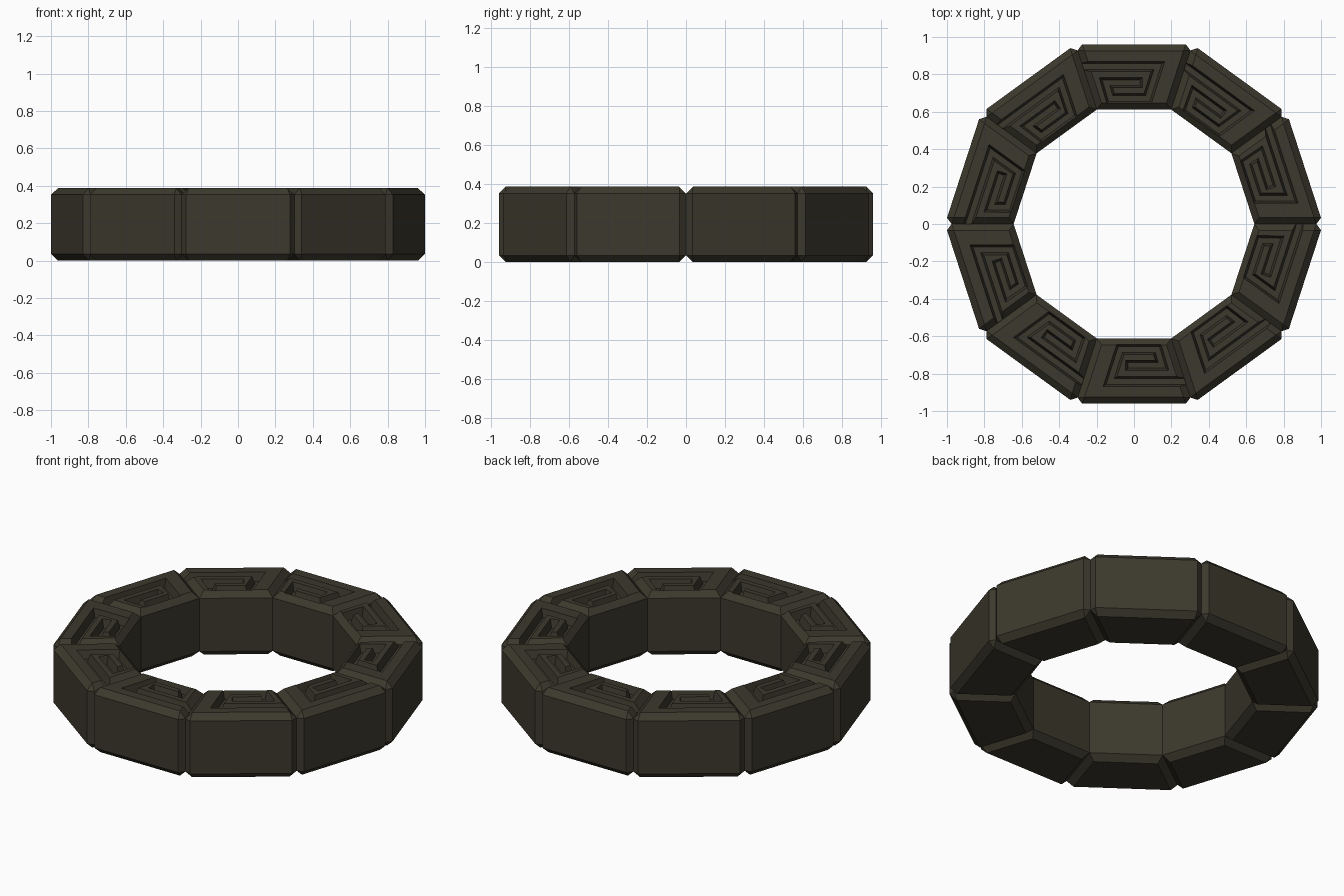
import bpy, bmesh
from math import tan, pi
from mathutils import Vector, Matrix

if "Cube" in bpy.data.objects:
    bpy.data.objects.remove(bpy.data.objects["Cube"])

N = 10
T = tan(pi / N)
R_IN, R_OUT, H, BEV = 0.612, 0.961, 0.387, 0.035

mat = bpy.data.materials.new("dark_stone")
mat.diffuse_color = (0.045, 0.04, 0.026, 1)
mat.use_nodes = True
mat.node_tree.nodes["Principled BSDF"].inputs["Base Color"].default_value = mat.diffuse_color


def loft(bm, rings):
    # closed solid through matching rings, listed bottom to top
    vs = [[bm.verts.new(p) for p in r] for r in rings]
    n = len(vs[0])
    for a, b in zip(vs, vs[1:]):
        for i in range(n):
            j = (i + 1) % n
            bm.faces.new((a[i], a[j], b[j], b[i]))
    bm.faces.new(vs[0][::-1])
    bm.faces.new(vs[-1])
    bmesh.ops.recalc_face_normals(bm, faces=bm.faces)


def to_object(bm, name):
    me = bpy.data.meshes.new(name)
    bm.to_mesh(me)
    bm.free()
    ob = bpy.data.objects.new(name, me)
    bpy.context.collection.objects.link(ob)
    return ob


def ribbon(path, w):
    # mitred outline of constant half width w, with square ends
    pts = [Vector(p) for p in path]
    dirs = [(b - a).normalized() for a, b in zip(pts, pts[1:])]
    left, right = [], []
    for i, p in enumerate(pts):
        d0, d1 = dirs[max(i - 1, 0)], dirs[min(i, len(dirs) - 1)]
        n0, n1 = Vector((-d0.y, d0.x)), Vector((-d1.y, d1.x))
        m = (n0 + n1).normalized()
        off = m * (w / m.dot(n0))
        if i == len(pts) - 1:
            p = p + d0 * w
        left.append(p + off)
        right.append(p - off)
    return right + left[::-1]


# Wedge block with chamfers everywhere except the inner upright edges
bm = bmesh.new()
plan = [(-R_IN * T, R_IN), (R_IN * T, R_IN), (R_OUT * T, R_OUT), (-R_OUT * T, R_OUT)]
loft(bm, [[(x, y, z) for x, y in plan] for z in (0, H)])
edges = [e for e in bm.edges
         if not all(abs(v.co.y - R_IN) < 1e-4 and abs(v.co.x) < R_OUT for v in e.verts)
         or abs(e.verts[0].co.z - e.verts[1].co.z) < 1e-4]
bmesh.ops.bevel(bm, geom=edges, offset=BEV, offset_type='OFFSET', segments=1,
                affect='EDGES', clamp_overlap=True)
block = to_object(bm, "ring_block")

# Spiral key groove with sloping walls
path = [(-0.36, 0.842), (0.128, 0.842), (0.073, 0.671), (-0.125, 0.671),
        (-0.15, 0.756), (0.018, 0.756)]
bm = bmesh.new()
slope, depth = 0.012, 0.05
loft(bm, [[(p.x, p.y, H + dz) for p in ribbon(path, w)]
          for dz, w in ((-depth, 0.027 - slope), (0, 0.027), (0.02, 0.027))])
cutter = to_object(bm, "groove_cutter")
cutter.hide_render = True

mod = block.modifiers.new("groove", 'BOOLEAN')
mod.operation = 'DIFFERENCE'
mod.solver = 'EXACT'
mod.object = cutter
dg = bpy.context.evaluated_depsgraph_get()
mesh = bpy.data.meshes.new_from_object(block.evaluated_get(dg))
bpy.data.objects.remove(cutter)
bpy.data.objects.remove(block)
mesh.materials.clear()
mesh.materials.append(mat)

# Ring of identical blocks
for i in range(N):
    ob = bpy.data.objects.new(f"ring_block_{i + 1}", mesh)
    ob.matrix_world = Matrix.Rotation(2 * pi * i / N, 4, 'Z')
    bpy.context.collection.objects.link(ob)
